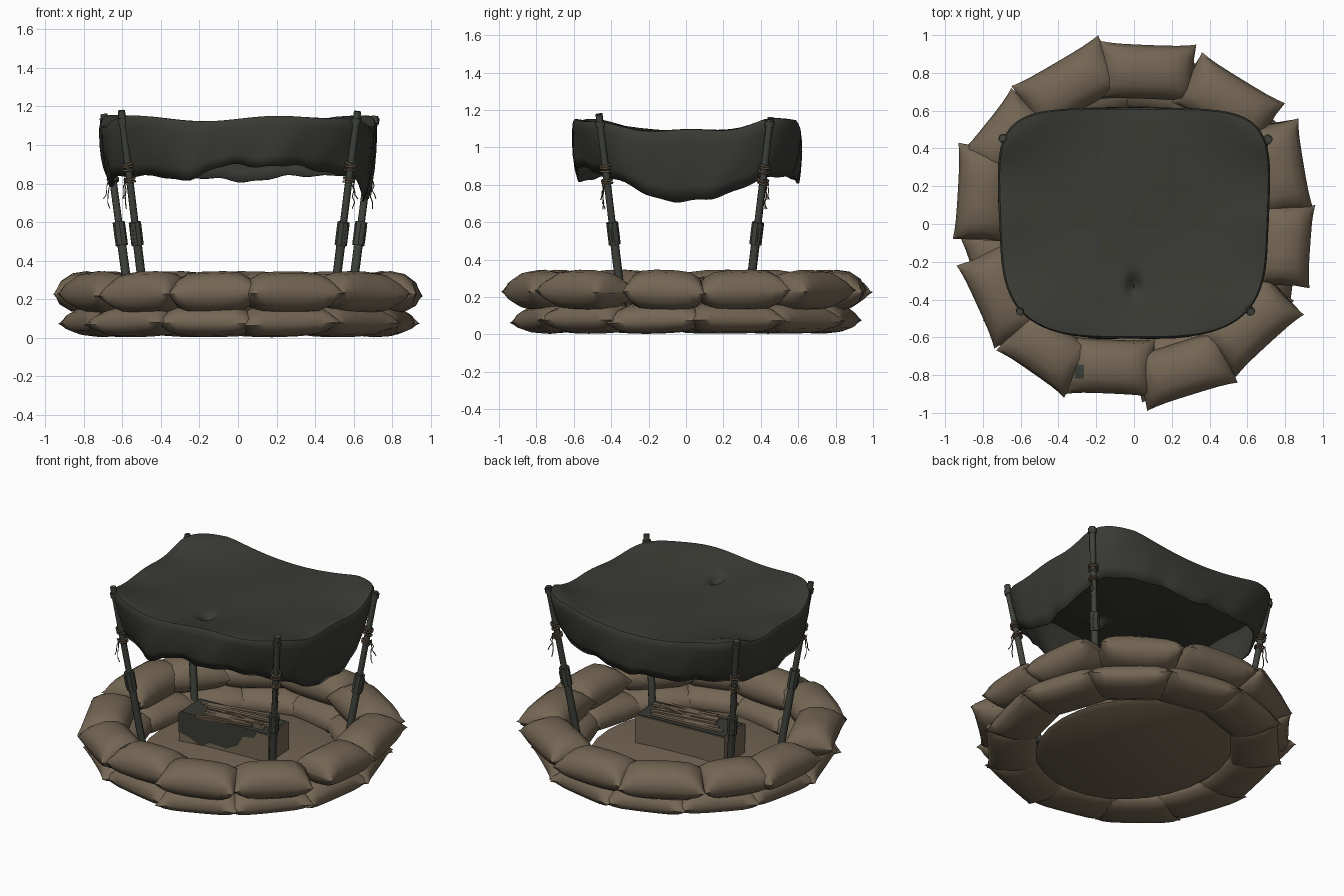
import bpy, bmesh, math, random
from mathutils import Vector, Matrix

random.seed(4)
cube = bpy.data.objects.get("Cube")
if cube:
    bpy.data.objects.remove(cube, do_unlink=True)


def material(name, rgb):
    m = bpy.data.materials.new(name)
    m.use_nodes = True
    m.diffuse_color = (*rgb, 1)
    m.node_tree.nodes["Principled BSDF"].inputs["Base Color"].default_value = (*rgb, 1)
    m.node_tree.nodes["Principled BSDF"].inputs["Roughness"].default_value = 0.9
    return m


TAN = material("sandbag tan", (0.175, 0.133, 0.088))
TARP = material("dark canvas green", (0.042, 0.043, 0.035))
POLE = material("pole grey green", (0.05, 0.055, 0.045))
ROPE = material("rope brown", (0.12, 0.085, 0.055))


def finish(name, bm, mats, angle=None):
    bmesh.ops.recalc_face_normals(bm, faces=bm.faces)
    me = bpy.data.meshes.new(name)
    bm.to_mesh(me)
    bm.free()
    for mat in mats:
        me.materials.append(mat)
    ob = bpy.data.objects.new(name, me)
    bpy.context.collection.objects.link(ob)
    if angle:
        bpy.ops.object.select_all(action="DESELECT")
        ob.select_set(True)
        bpy.context.view_layer.objects.active = ob
        bpy.ops.object.shade_smooth_by_angle(angle=math.radians(angle))
    return ob


def loft(rings, cap_end=True):
    """Skin a list of closed rings of points."""
    bm = bmesh.new()
    loops = [[bm.verts.new(p) for p in r] for r in rings]
    n = len(loops[0])
    for a, b in zip(loops, loops[1:]):
        for i in range(n):
            j = (i + 1) % n
            bm.faces.new((a[i], a[j], b[j], b[i]))
    bm.faces.new(loops[0][::-1])
    if cap_end:
        bm.faces.new(loops[-1])
    return bm


def rod(name, a, b, radius, sides, mat):
    d = b - a
    m = Matrix.Translation((a + b) / 2) @ d.to_track_quat("Z", "Y").to_matrix().to_4x4()
    bm = bmesh.new()
    bmesh.ops.create_cone(bm, cap_ends=True, segments=sides, radius1=radius,
                          radius2=radius, depth=d.length, matrix=m)
    return finish(name, bm, [mat], 40)


def box(name, centre, size, mat, turn=0, tilt=0):
    m = (Matrix.Translation(centre) @ Matrix.Rotation(turn, 4, "Z")
         @ Matrix.Rotation(tilt, 4, "Y") @ Matrix.Diagonal((*size, 1)))
    bm = bmesh.new()
    bmesh.ops.create_cube(bm, size=1, matrix=m)
    return finish(name, bm, [mat])


STAIN = Vector((-0.31, -0.8, 0.33))


def sandbag(name, start, end, z, width, rise, sag):
    """Lens-shaped pillow whose outer seam runs from start to end."""
    start, end = Vector((*start, 0)), Vector((*end, 0))
    along = end - start
    length = along.length / 2
    rings = []
    for t in (-1, -0.94, -0.82, -0.6, -0.25, 0.25, 0.6, 0.82, 0.94, 1):
        puff = max(0.05, (1 - abs(t) ** 4.5) ** 0.7)
        w = width * (0.92 + 0.08 * t ** 4)
        ring = []
        for k in range(12):
            c, s = math.cos(k * math.pi / 6), math.sin(k * math.pi / 6)
            x = length * (t - 0.05 * t ** 5 * s * s)
            height = rise if s > 0 else sag
            ring.append((x, w * c, height * puff * math.copysign(abs(s) ** 0.8, s)))
        rings.append(ring)
    bm = loft(rings)
    inward = Vector((-along.y, along.x, 0)).normalized()
    m = (Matrix.Translation((start + end) / 2 + inward * width + Vector((0, 0, z)))
         @ Matrix.Rotation(math.atan2(along.y, along.x), 4, "Z")
         @ Matrix.Rotation(random.uniform(-0.04, 0.04), 4, "Y")
         @ Matrix.Rotation(random.uniform(-0.04, 0.04), 4, "X"))
    bmesh.ops.transform(bm, matrix=m, verts=bm.verts)
    for f in bm.faces:
        if (f.calc_center_median() - STAIN).length < 0.045:
            f.material_index = 1
    finish(name, bm, [TAN, POLE], 50)


# Upper ring of sandbags, each laid along its own outer seam
UPPER = (((0.33, 0.95), (-0.18, 0.97)), ((0.8, 0.64), (0.36, 0.91)), ((0.95, 0.08), (0.87, 0.56)),
         ((0.93, -0.34), (0.96, 0.1)), ((0.54, -0.81), (0.9, -0.48)), ((0.07, -0.99), (0.55, -0.84)),
         ((-0.36, -0.9), (0.1, -0.92)), ((-0.73, -0.67), (-0.37, -0.92)),
         ((-0.94, -0.22), (-0.74, -0.66)), ((-0.93, 0.43), (-0.96, -0.08)),
         ((-0.65, 0.72), (-0.92, 0.38)), ((-0.19, 1.0), (-0.65, 0.73)))
for i, (a, b) in enumerate(UPPER):
    sandbag(f"upper_sandbag_{i + 1}", a, b, 0.227, 0.155, 0.118, 0.1)

# Lower ring
for i in range(12):
    reach = random.uniform(0.92, 0.95)
    ends = [(reach * math.cos(math.radians(-86.5 + 30 * k)),
             reach * math.sin(math.radians(-86.5 + 30 * k))) for k in (i - 0.03, i + 1.03)]
    sandbag(f"lower_sandbag_{i + 1}", *ends, 0.073, 0.165, 0.1, 0.068)

# Earth floor, slightly domed
floor = []
for r, z in ((0.57, 0.03), (0.6, 0.05), (0.45, 0.085), (0.2, 0.1)):
    floor.append([(0.96 * r * math.cos(a * math.tau / 28),
                   1.06 * r * math.sin(a * math.tau / 28), z) for a in range(28)])
finish("earth_floor", loft(floor), [TAN], 40)


# Canvas roof pulled up at the corners, with hanging flaps
def roof_height(x, y):
    corner = min(1, (x / 0.6) ** 2 * (y / 0.47) ** 2)
    z = 1.085 + 0.06 * corner + 0.015 * (x / 0.7) ** 4 * math.cos(11.6 * y)
    if y < 0:
        z += (y / 0.6) ** 2 * (0.055 * (1 - corner) + 0.015 * math.sin(8 * x))
    z += 0.006 * math.sin(9 * x + 1) * math.sin(5 * y)
    return z - 0.06 * math.exp(-((x / 0.035) ** 2 + ((y + 0.33) / 0.05) ** 2))


def hem_height(a):
    c, s = math.cos(a), math.sin(a)
    z = 0.875 - (0.17 if c > 0 else 0.08) * abs(c) ** 7
    if s > 0:
        z -= 0.06 * s ** 4
    else:
        z -= 0.07 * math.exp(-((c + 0.5) / 0.25) ** 2) - 0.02 * s ** 4
    return z + 0.008 * math.sin(11 * a + 1) + 0.005 * math.sin(23 * a)


SEGMENTS = 120
profile = [(k / 20, 0) for k in range(1, 20)]
profile += [(0.985, 0.01), (1, 0.06), (1.005, 0.2), (1.005, 0.4), (1, 0.6),
            (0.99, 0.8), (0.97, 1)]
rings = []
for s, drop in profile:
    ring = []
    for k in range(SEGMENTS):
        a = k * math.tau / SEGMENTS
        c, sn = math.cos(a), math.sin(a)
        n = 5 if sn > 0 else 3.5
        depth = 0.615 if sn > 0 else 0.605
        r = s * (abs(c / 0.715) ** n + abs(sn / depth) ** n) ** (-1 / n)
        r *= 1 - drop * (0.1 * abs(2 * c * sn) ** 5 + 0.05 * c ** 8)
        r *= 1 + drop * (0.011 * math.sin(9 * a) + 0.008 * math.sin(17 * a + 5 * drop))
        y = r * sn
        x = r * c * (1 + 0.05 * y)
        top = roof_height(x, y)
        ring.append((x, y, top + drop * (hem_height(a) - top)))
    rings.append(ring)
tarp = finish("canvas_roof", loft(rings, False), [TARP], 45)
solid = tarp.modifiers.new("thickness", "SOLIDIFY")
solid.thickness = 0.008

# Leaning poles with sleeves, lashings and loose cords
for label, sx, top, foot in (("front_right", -1, (0.605, -0.465, 1.18), (0.47, -0.33, 0.06)),
                             ("front_left", 1, (0.62, -0.465, 1.175), (0.48, -0.33, 0.06)),
                             ("back_right", -1, (0.695, 0.455, 1.16), (0.545, 0.32, 0.06)),
                             ("back_left", 1, (0.71, 0.45, 1.15), (0.57, 0.32, 0.06))):
    top, foot = Vector((sx * top[0], *top[1:])), Vector((sx * foot[0], *foot[1:]))
    axis = (top - foot).normalized()

    def at(z):
        return foot.lerp(top, (z - foot.z) / (top.z - foot.z))

    out = Vector((top.x, top.y, 0)).normalized()
    rod(f"{label}_upper_pole", at(0.5), top, 0.019, 10, POLE)
    rod(f"{label}_lower_pole", foot, at(0.52), 0.023, 10, POLE)
    rod(f"{label}_sleeve", at(0.48), at(0.6), 0.032, 8, POLE)
    rod(f"{label}_sleeve_clip", at(0.49) + out * 0.025, at(0.57) + out * 0.025, 0.012, 6, POLE)
    rod(f"{label}_top_collar", at(1.11), at(1.14), 0.026, 10, POLE)
    for n, z in enumerate((0.81, 0.825, 0.87, 0.89, 0.905)):
        tilt = Matrix.Rotation(random.uniform(-0.25, 0.25), 3, "X").to_quaternion()
        bpy.ops.mesh.primitive_torus_add(
            major_radius=0.027, minor_radius=0.006, major_segments=14, minor_segments=6,
            location=at(z), rotation=(axis.to_track_quat("Z", "Y") @ tilt).to_euler())
        lash = bpy.context.object
        lash.name = f"{label}_lashing_{n + 1}"
        lash.data.materials.append(ROPE)
        bpy.ops.object.shade_smooth()
    for n in range(2):
        curve = bpy.data.curves.new(f"{label}_cord_{n + 1}", "CURVE")
        curve.dimensions = "3D"
        curve.bevel_depth = 0.003
        curve.bevel_resolution = 0
        line = curve.splines.new("POLY")
        line.points.add(5)
        start = at(0.83) + out * 0.025
        for q, p in enumerate(line.points):
            sway = Vector((random.uniform(-1, 1), random.uniform(-1, 1), 0)) * 0.008
            pos = start + sway + out * 0.005 * q * n - Vector((0, 0, (0.032 - 0.01 * n) * q))
            p.co = (*pos, 1)
        curve.materials.append(ROPE)
        bpy.context.collection.objects.link(bpy.data.objects.new(curve.name, curve))

# Supply crate, set slightly askew, with worn paint and loose slats on top
TURN, TOP = 0.06, 0.28
CENTRE = Vector((-0.03, 0, 0))
spin = Matrix.Translation(CENTRE) @ Matrix.Rotation(TURN, 4, "Z")
box("crate", CENTRE + Vector((0, 0, 0.17)), (0.64, 0.24, 0.22), TAN, TURN)
bm = bmesh.new()
patch = [(-0.32, 0.279), (0.24, 0.279), (0.22, 0.24), (0.14, 0.23), (0.1, 0.16),
         (0.02, 0.12), (-0.1, 0.13), (-0.16, 0.09), (-0.24, 0.13), (-0.32, 0.15)]
bm.faces.new([bm.verts.new(spin @ Vector((x, -0.123, z))) for x, z in patch])
finish("crate_front_paint", bm, [TARP])
box("crate_top_paint", CENTRE + Vector((0, 0, TOP)), (0.62, 0.22, 0.008), TARP, TURN)
for i in range(8):
    place = Vector((random.uniform(-0.03, 0.07), -0.1 + 0.025 * i, TOP + 0.012 + 0.003 * (i % 3)))
    box(f"crate_slat_{i + 1}", spin @ place, (random.uniform(0.38, 0.5), 0.026, 0.014),
        TAN if i % 4 else ROPE, random.uniform(-0.15, 0.2), random.uniform(-0.04, 0.04))
